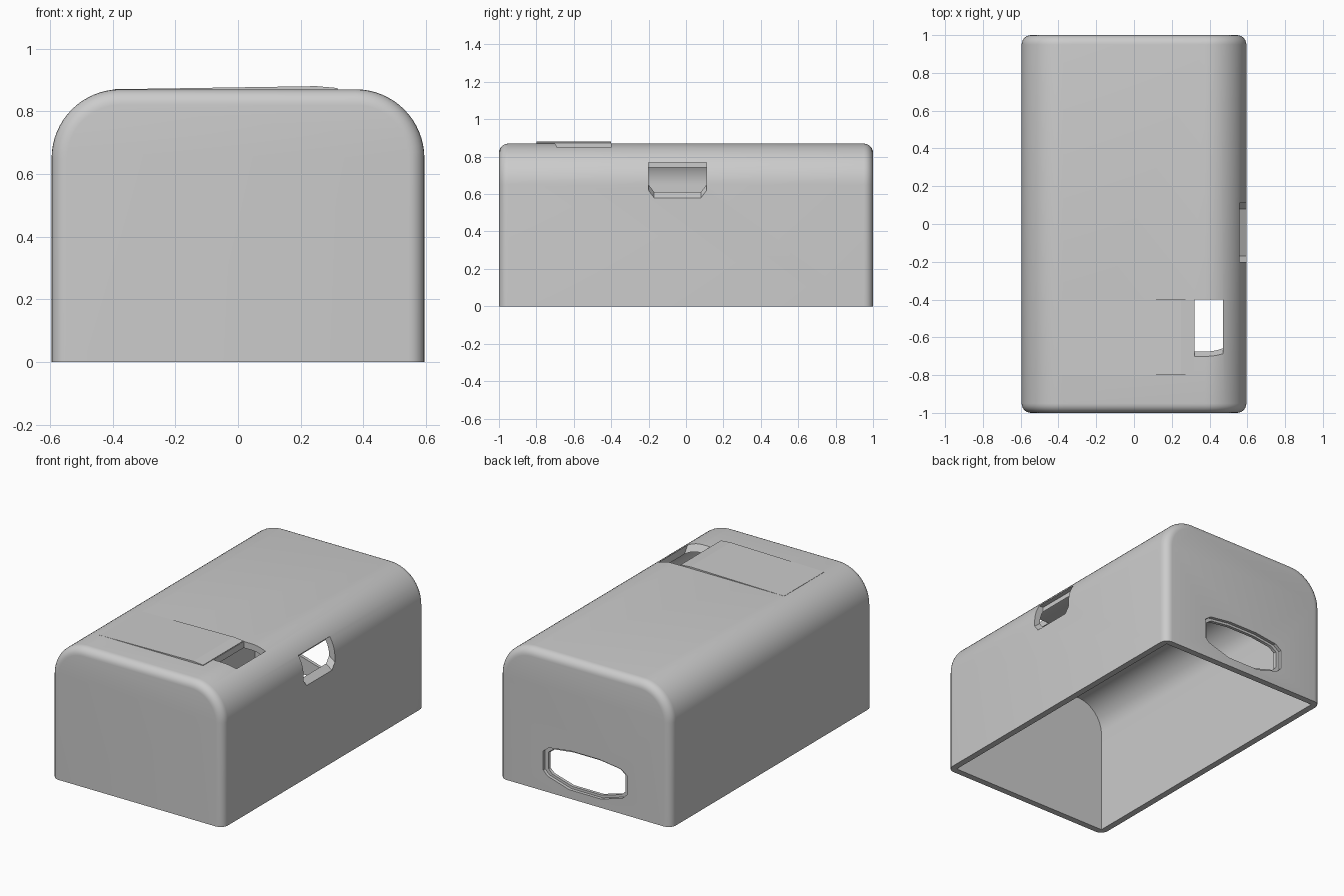
import bpy, bmesh
from math import sin, cos, pi

cube = bpy.data.objects.get("Cube")
if cube:
    bpy.data.objects.remove(cube, do_unlink=True)

grey = bpy.data.materials.new("plain grey")
grey.use_nodes = True
colour = (0.6, 0.6, 0.6, 1)
grey.diffuse_color = colour
grey.node_tree.nodes["Principled BSDF"].inputs["Base Color"].default_value = colour


def loft(name, start, end, bevel=0):
    """Solid between two matching outlines, with optional rounded end edges."""
    bm = bmesh.new()
    a = [bm.verts.new(p) for p in start]
    b = [bm.verts.new(p) for p in end]
    caps = [bm.faces.new(a), bm.faces.new(b)]
    for i in range(len(a)):
        j = (i + 1) % len(a)
        bm.faces.new((a[i], a[j], b[j], b[i]))
    bmesh.ops.recalc_face_normals(bm, faces=bm.faces)
    if bevel:
        rim = [e for f in caps for e in f.edges
               if max(v.co.z for v in e.verts) > 0.001]
        bmesh.ops.bevel(bm, geom=rim, offset=bevel, segments=6,
                        profile=0.5, affect='EDGES')
    mesh = bpy.data.meshes.new(name)
    bm.to_mesh(mesh)
    bm.free()
    obj = bpy.data.objects.new(name, mesh)
    bpy.context.collection.objects.link(obj)
    mesh.materials.append(grey)
    return obj


def arch(half, height, radius, base, y):
    """Upright outline with two rounded top corners."""
    pts = [(-half, y, base), (half, y, base)]
    for side, first in ((1, 0), (-1, pi / 2)):
        for i in range(17):
            t = first + i * pi / 32
            pts.append((side * (half - radius) + radius * cos(t), y,
                        height - radius + radius * sin(t)))
    return pts


def cut(target, cutter):
    mod = target.modifiers.new("cut", 'BOOLEAN')
    mod.operation = 'DIFFERENCE'
    mod.solver = 'EXACT'
    mod.object = cutter
    bpy.context.view_layer.objects.active = target
    bpy.ops.object.modifier_apply(modifier=mod.name)
    bpy.data.objects.remove(cutter, do_unlink=True)


def smooth(obj):
    bpy.ops.object.select_all(action='DESELECT')
    obj.select_set(True)
    bpy.context.view_layer.objects.active = obj
    bpy.ops.object.shade_smooth_by_angle(angle=0.5)


# Hollow cover, open underneath
cover = loft("cover_shell", arch(0.595, 0.87, 0.22, 0, -1),
             arch(0.595, 0.87, 0.22, 0, 1), bevel=0.05)
cut(cover, loft("cavity", arch(0.555, 0.83, 0.18, -0.1, -0.96),
                arch(0.555, 0.83, 0.18, -0.1, 0.96)))


# Top opening with a sloping front lip
def top_outline(z, front):
    return [(0.32, front, z), (0.47, front, z), (0.47, -0.4, z), (0.32, -0.4, z)]


cut(cover, loft("top_opening", top_outline(0.9, -0.72), top_outline(0.79, -0.65)))


# Side opening with a sloping lower lip and clipped lower corners
def side_outline(x, low):
    return [(x, -0.2, 0.77), (x, -0.2, low + 0.04), (x, -0.17, low),
            (x, 0.08, low), (x, 0.11, low + 0.04), (x, 0.11, 0.77)]


cut(cover, loft("side_opening", side_outline(0.62, 0.56), side_outline(0.53, 0.63)))


# Cable slot in the back, stepped in depth
def slot(y, shrink):
    half = [(0.11, 0.055), (0.26, 0.1), (0.29, 0.13), (0.29, 0.25),
            (0.25, 0.28), (0.1, 0.3)]
    loop = half + [(-x, z) for x, z in reversed(half)]
    return [(x * (1 - shrink), y, 0.18 + (z - 0.18) * (1 - 1.5 * shrink))
            for x, z in loop]


cut(cover, loft("slot_recess", slot(1.1, 0), slot(0.98, 0)))
cut(cover, loft("slot_hole", slot(1.1, 0.08), slot(0.9, 0.08)))
smooth(cover)


# Shallow raised wedge on the top
def wedge(y):
    return [(-0.4, y, 0.86), (-0.4, y, 0.87), (0.25, y, 0.88),
            (0.318, y, 0.874), (0.318, y, 0.86)]


loft("raised_wedge", wedge(-0.8), wedge(-0.4))
